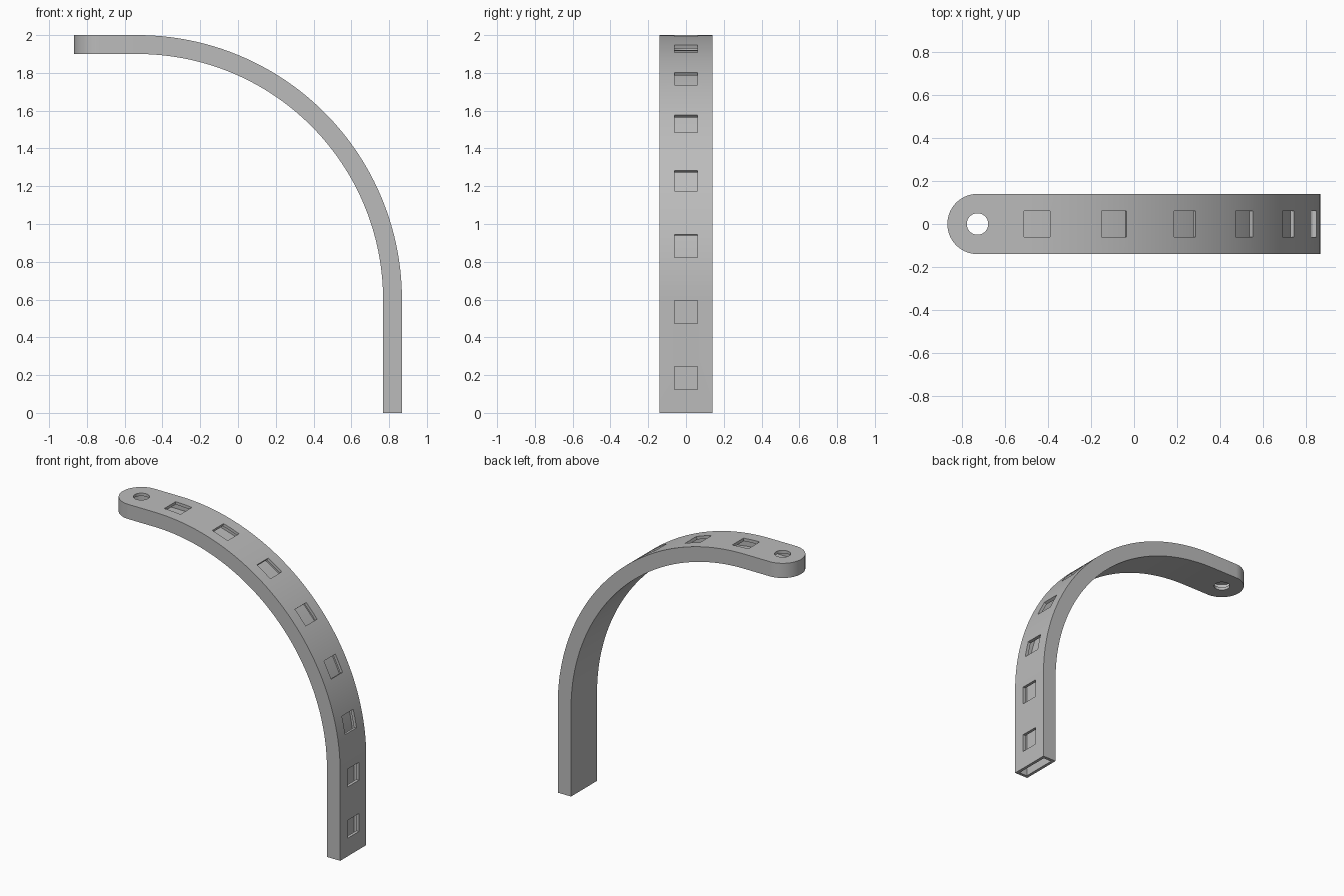
import bpy, bmesh
from math import sin, cos, pi, radians
from mathutils import Matrix, Vector

if "Cube" in bpy.data.objects:
    bpy.data.objects.remove(bpy.data.objects["Cube"], do_unlink=True)

R_OUT, R_IN = 1.4, 1.3          # outer and inner bend radius
CX, CZ = -0.532, 0.6            # bend centre
HALF, WALL = 0.14, 0.02         # half width, shell thickness
END_X = -0.728                  # centre of the rounded end
WINDOW = 0.122

grey = bpy.data.materials.new("grey")
grey.use_nodes = True
grey.diffuse_color = (0.5, 0.5, 0.5, 1)
grey.node_tree.nodes["Principled BSDF"].inputs["Base Color"].default_value = (0.5, 0.5, 0.5, 1)


def make_object(name, bm):
    bmesh.ops.recalc_face_normals(bm, faces=bm.faces)
    mesh = bpy.data.meshes.new(name)
    bm.to_mesh(mesh)
    bm.free()
    mesh.materials.append(grey)
    obj = bpy.data.objects.new(name, mesh)
    bpy.context.collection.objects.link(obj)
    return obj


def bent_bar(name, inset, bottom):
    """Sweep a rectangle up the leg, round the bend and into the rounded end."""
    ro, ri, half = R_OUT - inset, R_IN + inset, HALF - inset
    stations = [((CX + ro, bottom), (CX + ri, bottom), half)]
    for i in range(65):
        a = pi / 2 * i / 64
        stations.append(((CX + ro * cos(a), CZ + ro * sin(a)),
                         (CX + ri * cos(a), CZ + ri * sin(a)), half))
    for i in range(25):
        a = pi / 2 * i / 24
        x = END_X - half * sin(a)
        stations.append(((x, CZ + ro), (x, CZ + ri), half * cos(a)))
    bm = bmesh.new()
    rings = []
    for (ox, oz), (ix, iz), w in stations:
        corners = ((ox, -w, oz), (ox, w, oz), (ix, w, iz), (ix, -w, iz))
        rings.append([bm.verts.new(c) for c in corners])
    for a, b in zip(rings, rings[1:]):
        for k in range(4):
            n = (k + 1) % 4
            bm.faces.new((a[k], a[n], b[n], b[k]))
    bm.faces.new(rings[0])
    bmesh.ops.remove_doubles(bm, verts=bm.verts, dist=1e-5)
    return make_object(name, bm)


def window_cutters():
    """Boxes through the outer wall: two on the leg, six around the bend."""
    bm = bmesh.new()
    size = Matrix.Diagonal((0.08, WINDOW, WINDOW, 1))
    places = [(Vector((CX + R_OUT, 0, z)), 0) for z in (0.184, 0.533)]
    for i in range(6):
        a = radians(11.7 + 15 * i)
        places.append((Vector((CX + R_OUT * cos(a), 0, CZ + R_OUT * sin(a))), a))
    for centre, a in places:
        turn = Matrix.Rotation(-a, 4, 'Y')
        bmesh.ops.create_cube(bm, size=1, matrix=Matrix.Translation(centre) @ turn @ size)
    return make_object("window_cutters", bm)


def hole_cutter():
    bm = bmesh.new()
    bmesh.ops.create_cone(bm, cap_ends=True, segments=40, radius1=0.05, radius2=0.05,
                          depth=0.3, matrix=Matrix.Translation((END_X, 0, CZ + R_IN + 0.05)))
    return make_object("hole_cutter", bm)


# Hollow curved arm, open at the foot
arm = bent_bar("curved_arm", 0, 0)
bpy.context.view_layer.objects.active = arm
for cutter in (bent_bar("channel_cutter", WALL, -0.1), window_cutters(), hole_cutter()):
    cutter.hide_render = True
    mod = arm.modifiers.new("cut", 'BOOLEAN')
    mod.operation = 'DIFFERENCE'
    mod.solver = 'EXACT'
    mod.object = cutter
    bpy.ops.object.modifier_apply(modifier=mod.name)
    bpy.data.objects.remove(cutter, do_unlink=True)

# Smooth bend with crisp edges
bpy.ops.object.select_all(action='DESELECT')
arm.select_set(True)
bpy.ops.object.shade_smooth_by_angle(angle=radians(30))
